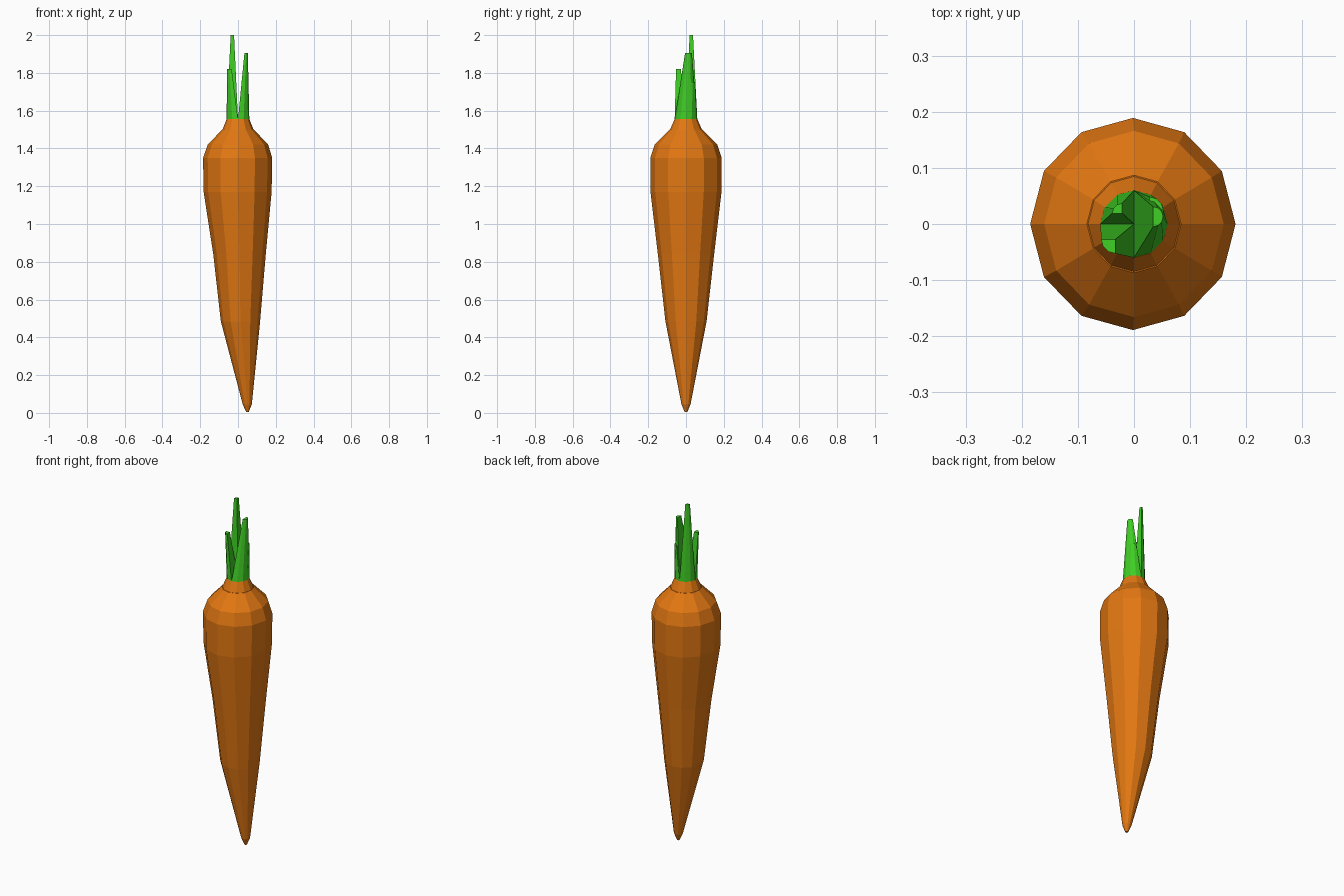
import bpy, math

if "Cube" in bpy.data.objects:
    bpy.data.objects.remove(bpy.data.objects["Cube"])


def material(name, rgb):
    m = bpy.data.materials.new(name)
    m.diffuse_color = (*rgb, 1)
    m.use_nodes = True
    m.node_tree.nodes["Principled BSDF"].inputs["Base Color"].default_value = m.diffuse_color
    return m


orange = material("carrot orange", (0.76, 0.185, 0.006))
green = material("leaf green", (0.05, 0.62, 0.018))


def loft(name, rings, mat):
    """Flat-sided skin through rings of equal point count, capped at both ends."""
    n = len(rings[0])
    verts = [p for r in rings for p in r]
    faces = [tuple(range(n))[::-1], tuple(range(len(verts) - n, len(verts)))]
    for k in range(len(rings) - 1):
        for i in range(n):
            j = (i + 1) % n
            faces.append((k * n + i, k * n + j, (k + 1) * n + j, (k + 1) * n + i))
    me = bpy.data.meshes.new(name)
    me.from_pydata(verts, [], faces)
    me.materials.append(mat)
    ob = bpy.data.objects.new(name, me)
    bpy.context.collection.objects.link(ob)
    return ob


def ring(z, cx, rx, ry, n=12):
    return [(cx + rx * math.cos(math.tau * i / n), ry * math.sin(math.tau * i / n), z)
            for i in range(n)]


# Root: height, x offset, x radius, y radius
root = [(0.005, 0.05, 0.007, 0.007), (0.045, 0.049, 0.024, 0.024),
        (0.485, 0.013, 0.104, 0.109), (0.84, 0.008, 0.139, 0.149),
        (1.17, -0.002, 0.180, 0.188), (1.35, -0.002, 0.183, 0.189),
        (1.42, 0, 0.160, 0.166), (1.50, 0, 0.084, 0.087)]
loft("root", [ring(*p) for p in root], orange)

# Collar between root and leaves
loft("collar", [ring(1.495, 0, 0.084, 0.087), ring(1.555, 0, 0.06, 0.06)], orange)


# Leaves: wedges of the crown circle tapering to small flat tips
def leaf(name, a0, a1, tip, z, scale):
    steps = round((a1 - a0) / 30)
    arc = [math.radians(a0 + 30 * i) for i in range(steps + 1)]
    base = [(0, 0)] + [(0.06 * math.cos(a), 0.06 * math.sin(a)) for a in arc]
    mx = (min(p[0] for p in base) + max(p[0] for p in base)) / 2
    my = (min(p[1] for p in base) + max(p[1] for p in base)) / 2
    top = [(tip[0] + (x - mx) * scale, tip[1] + (y - my) * scale, z) for x, y in base]
    loft(name, [[(x, y, 1.553) for x, y in base], top], green)


leaf("leaf_tall", 90, 180, (-0.030, 0.028), 2.0, 0.3)
leaf("leaf_right", -90, 90, (0.043, 0.013), 1.905, 0.3)
leaf("leaf_left", 180, 270, (-0.046, -0.040), 1.82, 0.42)
leaf("leaf_small", 0, 90, (0.040, 0.036), 1.75, 0.42)
